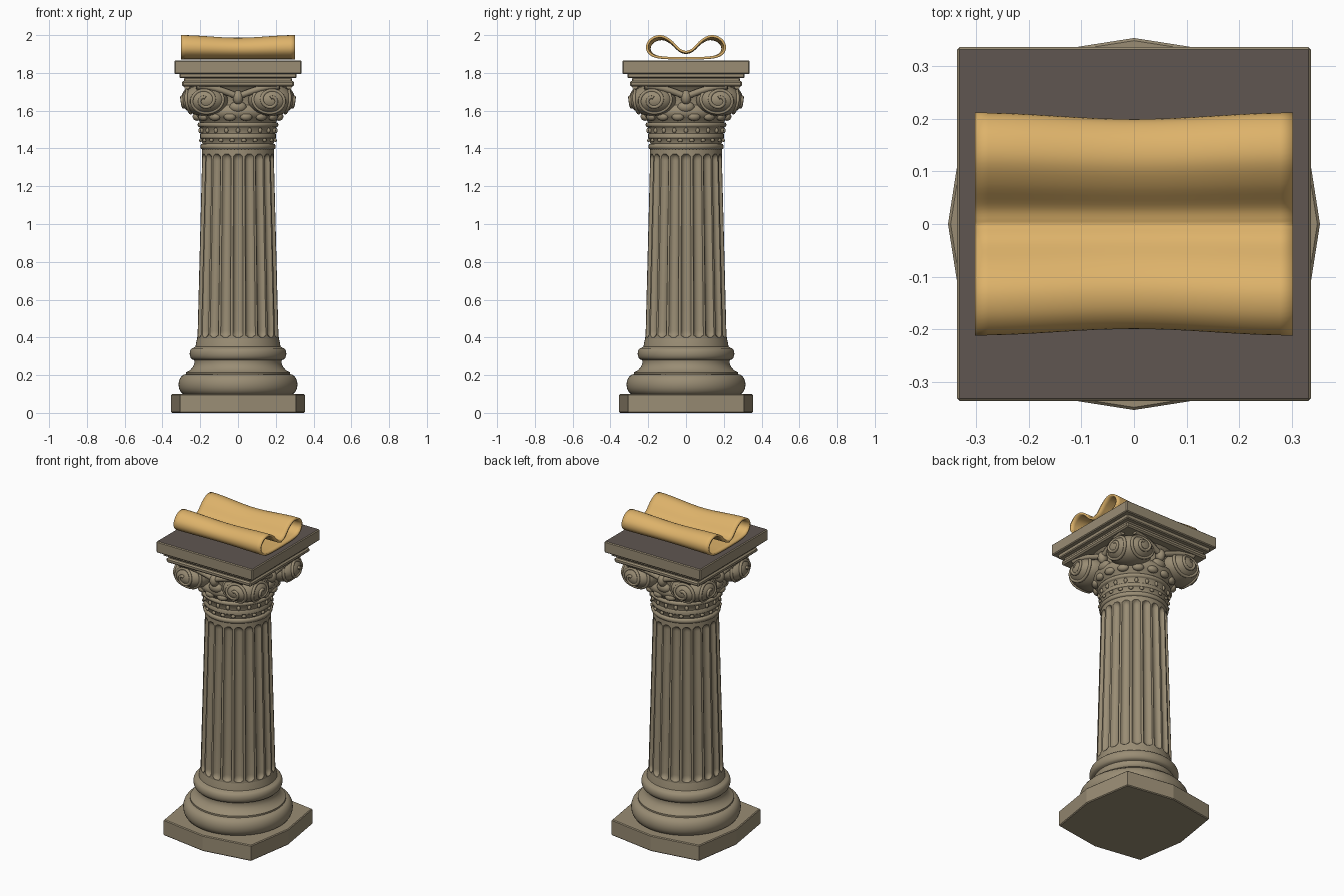
import bpy, bmesh, math
from mathutils import Vector, Matrix

if "Cube" in bpy.data.objects:
    bpy.data.objects.remove(bpy.data.objects["Cube"])

def material(name, rgb):
    m = bpy.data.materials.new(name)
    m.diffuse_color = (*rgb, 1)
    m.use_nodes = True
    m.node_tree.nodes["Principled BSDF"].inputs["Base Color"].default_value = m.diffuse_color
    return m

STONE = material("warm_stone", (0.32, 0.265, 0.175))
DARK = material("dark_slab_top", (0.115, 0.093, 0.082))
PAPER = material("golden_parchment", (0.73, 0.45, 0.145))

def finish(bm, name, mats, angle=40):
    me = bpy.data.meshes.new(name)
    bm.to_mesh(me)
    bm.free()
    ob = bpy.data.objects.new(name, me)
    bpy.context.collection.objects.link(ob)
    for m in mats:
        me.materials.append(m)
    bpy.ops.object.select_all(action='DESELECT')
    ob.select_set(True)
    bpy.context.view_layer.objects.active = ob
    bpy.ops.object.shade_smooth_by_angle(angle=math.radians(angle))
    return ob

def lathe(name, profile, segs=64, radial=None):
    bm = bmesh.new()
    rings = []
    for r, z in profile:
        ring = []
        for i in range(segs):
            a = 2 * math.pi * i / segs
            rr = r - (radial(a, z) if radial else 0)
            ring.append(bm.verts.new((rr * math.cos(a), rr * math.sin(a), z)))
        rings.append(ring)
    for lo, hi in zip(rings, rings[1:]):
        for i in range(segs):
            j = (i + 1) % segs
            bm.faces.new((lo[i], lo[j], hi[j], hi[i]))
    bm.faces.new(rings[0][::-1])
    bm.faces.new(rings[-1])
    return finish(bm, name, [STONE])

def slab(name, half, z0, z1, bevel=0.005, top=None):
    bm = bmesh.new()
    bmesh.ops.create_cube(bm, size=1)
    for v in bm.verts:
        v.co = (v.co.x * 2 * half, v.co.y * 2 * half, z1 if v.co.z > 0 else z0)
    bmesh.ops.bevel(bm, geom=bm.edges[:], offset=bevel, segments=1, affect='EDGES')
    bm.normal_update()
    if top:
        for f in bm.faces:
            f.material_index = int(f.normal.z > 0.9)
    return finish(bm, name, [STONE, top] if top else [STONE], 30)

def tube(name, points, radius):
    cu = bpy.data.curves.new(name, 'CURVE')
    cu.dimensions = '3D'
    cu.bevel_depth = radius
    cu.bevel_resolution = 2
    cu.use_fill_caps = True
    sp = cu.splines.new('POLY')
    sp.points.add(len(points) - 1)
    for p, co in zip(sp.points, points):
        p.co = (*co, 1)
    cu.materials.append(STONE)
    ob = bpy.data.objects.new(name, cu)
    bpy.context.collection.objects.link(ob)
    bpy.ops.object.select_all(action='DESELECT')
    ob.select_set(True)
    bpy.context.view_layer.objects.active = ob
    bpy.ops.object.convert(target='MESH')
    bpy.ops.object.shade_smooth()

def blobs(name, items, segs=16):
    """Ellipsoids given as (centre, radii, turn about z)."""
    bm = bmesh.new()
    for c, s, a in items:
        m = Matrix.Translation(c) @ Matrix.Rotation(a, 4, 'Z') @ Matrix.Diagonal((*s, 1))
        bmesh.ops.create_uvsphere(bm, u_segments=segs, v_segments=max(6, segs // 2), radius=1, matrix=m)
    return finish(bm, name, [STONE], 60)

# Plinth: square with sides pushed out to a point at the middle
bm = bmesh.new()
ring = []
for i in range(8):
    a, r = i * math.pi / 4, (0.354 if i % 2 == 0 else 0.306 * math.sqrt(2))
    ring.append(bm.verts.new((r * math.cos(a), r * math.sin(a), 0)))
face = bm.faces.new(ring)
up = bmesh.ops.extrude_face_region(bm, geom=[face])
for v in up['geom']:
    if isinstance(v, bmesh.types.BMVert):
        v.co.z = 0.1
bmesh.ops.recalc_face_normals(bm, faces=bm.faces)
bmesh.ops.bevel(bm, geom=[e for e in bm.edges if abs(e.verts[0].co.z - e.verts[1].co.z) < 0.01],
                offset=0.005, segments=1, affect='EDGES')
finish(bm, "plinth", [STONE], 10)

# Base mouldings: large torus, hollow, small torus
def bulge(r, depth, z0, z1, n=10):
    return [(r - depth * (1 - math.sin(math.pi * i / n)), z0 + (z1 - z0) * (1 - math.cos(math.pi * i / n)) / 2)
            for i in range(n + 1)]
lathe("base_moulding", bulge(0.315, 0.04, 0.095, 0.205) +
      [(0.275, 0.215), (0.255, 0.225), (0.238, 0.245), (0.23, 0.265), (0.232, 0.28)] +
      bulge(0.256, 0.02, 0.282, 0.345, 8) + [(0.225, 0.352), (0.222, 0.37), (0.215, 0.40)])

# Fluted shaft with rounded flute ends
Z0, Z1, FLUTES = 0.40, 1.37, 20
def flute(a, z):
    e = max(0, min(1, (z - Z0) / 0.035, (Z1 - z) / 0.035))
    width = math.sqrt(1 - (1 - e) ** 2)
    u = abs(((a * FLUTES / (2 * math.pi) + 0.5) % 1) - 0.5) / 0.40
    d = width * width - u * u
    return 0.02 * math.sqrt(d) if d > 0 else 0
ends = [0, 0.004, 0.01, 0.018, 0.027, 0.036]
zs = [0.36] + [Z0 + t for t in ends] + [0.6, 0.8, 1.0, 1.2] + [Z1 - t for t in reversed(ends)] + [1.40]
lathe("fluted_shaft", [(0.217 - 0.027 * (z - 0.36) / 1.04, z) for z in zs], FLUTES * 10, flute)

# Neck rings and bell of the capital
lathe("capital_bell", [(0.185, 1.385)] + bulge(0.2, 0.012, 1.395, 1.425, 6) +
      [(0.19, 1.43), (0.194, 1.45), (0.2, 1.455), (0.2, 1.475), (0.196, 1.48), (0.2, 1.51)] +
      bulge(0.214, 0.012, 1.512, 1.538, 6) +
      [(0.205, 1.545), (0.225, 1.565), (0.238, 1.585), (0.235, 1.61), (0.215, 1.63),
       (0.215, 1.68), (0.24, 1.72), (0.27, 1.75)])

def around(n, r, z, size, off=0.0):
    out = []
    for i in range(n):
        a = 2 * math.pi * (i + off) / n
        out.append((Vector((r * math.cos(a), r * math.sin(a), z)), size, a))
    return out
blobs("neck_beads", around(20, 0.2, 1.495, (0.01, 0.011, 0.015)) +
      around(20, 0.2, 1.443, (0.008, 0.014, 0.01), 0.5), 10)
blobs("leaf_scallops", around(16, 0.222, 1.568, (0.022, 0.034, 0.022), 0.5), 14)

# Corner volutes with a spiral ridge on both faces
RAD = (0.118, 0.13, 0.083)
diag, zc = 0.25, 1.655
blobs("corner_volutes", around(4, diag, zc, RAD, 0.5), 32)
for q in range(4):
    turn = math.pi / 4 + q * math.pi / 2
    rot = Matrix.Rotation(turn, 3, 'Z')
    for side in (-1, 1):
        n = Vector((math.cos(math.pi / 4), side * math.sin(math.pi / 4), 0))
        t = Vector((-n.y * side, n.x * side, 0))
        pts = []
        for k in range(61):
            th = 0.6 * math.pi - k / 60 * 4.2 * math.pi
            phi = 1.05 - 0.95 * (k / 60) ** 0.8
            d = n * math.cos(phi) + (t * math.cos(th) + Vector((0, 0, 1)) * math.sin(th)) * math.sin(phi)
            s = 1 / math.sqrt(sum((c / r) ** 2 for c, r in zip(d, RAD)))
            pts.append(rot @ (Vector((diag, 0, 0)) + d * s) + Vector((0, 0, zc)))
        tube("volute_spiral", pts, 0.009)

# Straps dipping between the volutes, with a bud at the middle of each face
for q in range(4):
    rot = Matrix.Rotation(q * math.pi / 2, 3, 'Z')
    strap = []
    for k in range(-12, 13):
        u = abs(k) / 12
        strap.append(rot @ Vector((0.22 * k / 12, -0.235 - 0.035 * u, 1.675 + 0.055 * math.sin(u * math.pi / 2))))
    tube("capital_strap", strap, 0.017)
blobs("face_buds", around(4, 0.235, 1.67, (0.03, 0.028, 0.038)) +
      around(4, 0.222, 1.62, (0.025, 0.045, 0.03)), 16)

# Stepped slabs above the capital
slab("lower_capital_slab", 0.297, 1.728, 1.757, 0.008)
slab("middle_capital_slab", 0.285, 1.75, 1.775)
slab("upper_capital_slab", 0.31, 1.772, 1.80)
slab("abacus", 0.337, 1.795, 1.866, 0.005, DARK)

# Parchment: looped sheet with two curled lobes, pinched at its middle
half = [(0, 1.908), (0.035, 1.922), (0.08, 1.966), (0.125, 1.99), (0.17, 1.983), (0.2, 1.952),
        (0.199, 1.915), (0.165, 1.888), (0.1, 1.879), (0, 1.877)]
def smooth(pts, n=5):
    p = [Vector(c) for c in pts]
    p = [2 * p[0] - p[1]] + p + [2 * p[-1] - p[-2]]
    out = []
    for a, b, c, d in zip(p, p[1:], p[2:], p[3:]):
        for k in range(n):
            t = k / n
            out.append(0.5 * (2 * b + (c - a) * t + (2 * a - 5 * b + 4 * c - d) * t * t
                              + (3 * b - a - 3 * c + d) * t ** 3))
    return out + [p[-2]]
right = smooth(half)
loop = right + [Vector((-p.x, p.y)) for p in right[-2:0:-1]]
top = max(p.y for p in loop)
bm = bmesh.new()
rows = []
for i in range(25):
    x = -0.303 + 0.606 * i / 24
    w = 0.5 + 0.5 * math.cos(math.pi * x / 0.303)
    row = []
    for p in loop:
        z = 1.877 + (p.y - 1.877) * (1.9935 - 1.877) / (top - 1.877) * (1 - 0.12 * w)
        row.append(bm.verts.new((x, p.x * (1.01 - 0.06 * w), z)))
    rows.append(row)
for a, b in zip(rows, rows[1:]):
    for j in range(len(loop)):
        k = (j + 1) % len(loop)
        bm.faces.new((a[j], b[j], b[k], a[k]))
sheet = finish(bm, "parchment", [PAPER], 50)
mod = sheet.modifiers.new("thickness", 'SOLIDIFY')
mod.thickness = 0.013
mod.offset = 0
